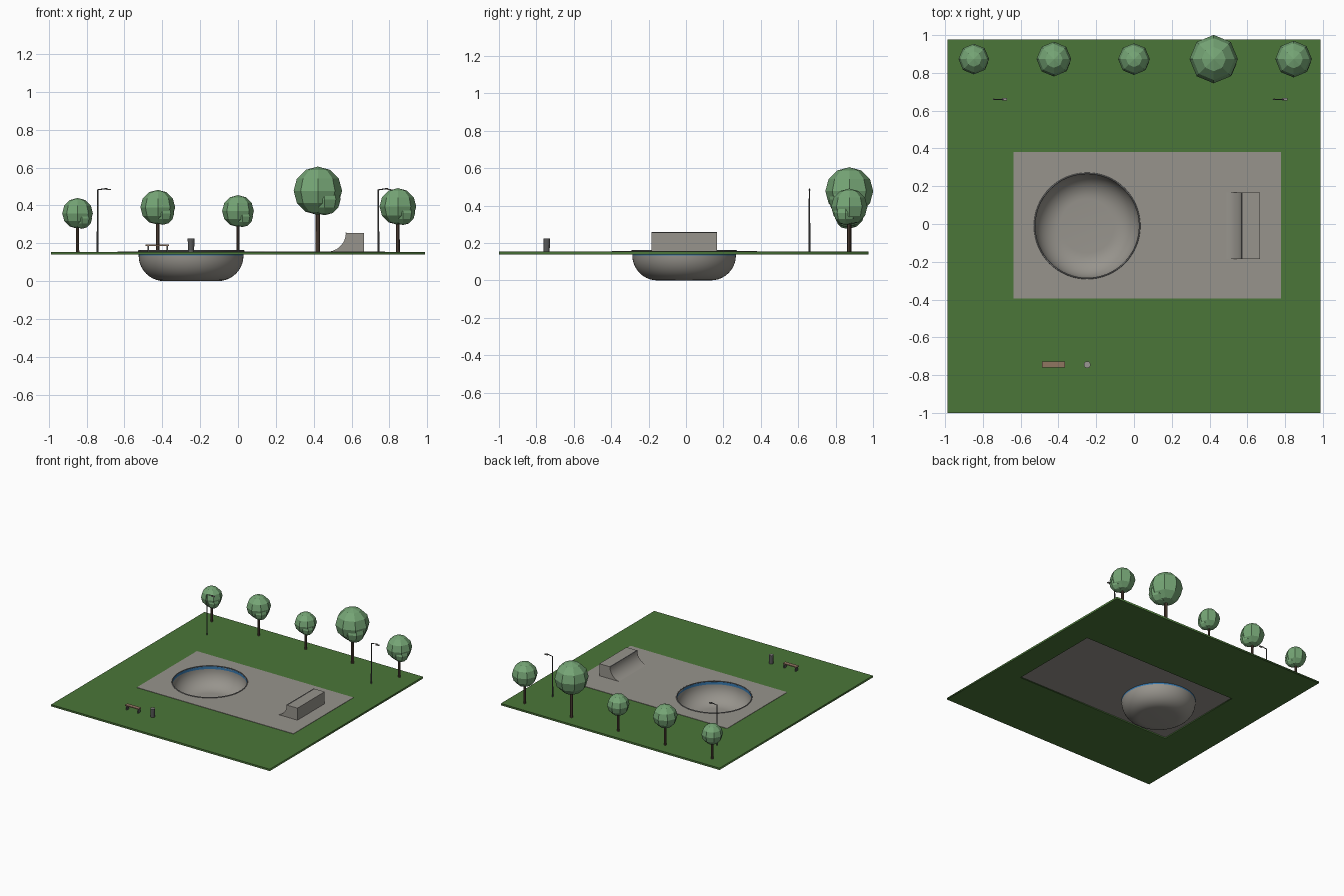
import bpy, bmesh, math
from mathutils import Vector

if "Cube" in bpy.data.objects:
    bpy.data.objects.remove(bpy.data.objects["Cube"])


def material(name, r, g, b):
    m = bpy.data.materials.new(name)
    m.use_nodes = True
    m.diffuse_color = (r, g, b, 1)
    m.node_tree.nodes["Principled BSDF"].inputs["Base Color"].default_value = (r, g, b, 1)
    return m


GRASS = material("grass", 0.07, 0.18, 0.04)
CONCRETE = material("concrete", 0.31, 0.295, 0.265)
TILE = material("blue_tile", 0.04, 0.19, 0.42)
LEAVES = material("leaves", 0.18, 0.38, 0.18)
BARK = material("bark", 0.10, 0.065, 0.045)
METAL = material("dark_metal", 0.10, 0.10, 0.10)
LAMP = material("lamp_grey", 0.32, 0.31, 0.29)
WOOD = material("bench_wood", 0.28, 0.18, 0.12)
STEEL = material("coping_steel", 0.2, 0.2, 0.2)

GROUND_TOP = 0.154
SLAB_TOP = 0.157


def finish(bm, name, *mats, smooth=False):
    me = bpy.data.meshes.new(name)
    bm.to_mesh(me)
    bm.free()
    for m in mats:
        me.materials.append(m)
    ob = bpy.data.objects.new(name, me)
    bpy.context.collection.objects.link(ob)
    if smooth:
        bpy.ops.object.select_all(action='DESELECT')
        ob.select_set(True)
        bpy.context.view_layer.objects.active = ob
        bpy.ops.object.shade_smooth_by_angle(angle=math.radians(40))
    return ob


def add_box(bm, lo, hi):
    lo, hi = Vector(lo), Vector(hi)
    vs = bmesh.ops.create_cube(bm, size=1)["verts"]
    for v in vs:
        v.co = (lo + hi) / 2 + v.co * (hi - lo)


def add_rod(bm, a, b, r1, r2=None, sides=8):
    a, b = Vector(a), Vector(b)
    d = b - a
    vs = bmesh.ops.create_cone(bm, cap_ends=True, segments=sides, radius1=r1,
                               radius2=r1 if r2 is None else r2, depth=d.length)["verts"]
    q = d.to_track_quat('Z', 'Y')
    for v in vs:
        v.co = q @ v.co + (a + b) / 2


def rect(x0, x1, y0, y1):
    return [(x0, y0), (x1, y0), (x1, y1), (x0, y1)]


def plate(name, loops, z0, z1, mat):
    """Flat slab from an outline, with further loops as holes."""
    cu = bpy.data.curves.new(name, 'CURVE')
    cu.dimensions, cu.fill_mode, cu.extrude = '2D', 'BOTH', (z1 - z0) / 2
    for loop in loops:
        sp = cu.splines.new('POLY')
        sp.points.add(len(loop) - 1)
        for p, (x, y) in zip(sp.points, loop):
            p.co = (x, y, 0, 1)
        sp.use_cyclic_u = True
    cu.materials.append(mat)
    ob = bpy.data.objects.new(name, cu)
    ob.location.z = (z0 + z1) / 2
    bpy.context.collection.objects.link(ob)
    bpy.ops.object.select_all(action='DESELECT')
    ob.select_set(True)
    bpy.context.view_layer.objects.active = ob
    bpy.ops.object.convert(target='MESH')


# Lawn and the two concrete slabs set into it
BX, BY, BR = -0.248, -0.01, 0.277
X0, XM, X1, Y0, Y1 = -0.637, 0.14, 0.777, -0.395, 0.38
N = 64
circle = [(BX + BR * math.cos(2 * math.pi * i / N), BY + BR * math.sin(2 * math.pi * i / N))
          for i in range(N)]
plate("lawn", [rect(-0.987, 0.987, -1, 0.977), rect(X0, X1, Y0, Y1)], 0.139, GROUND_TOP, GRASS)
plate("bowl_slab", [rect(X0, XM, Y0, Y1), circle], 0.147, SLAB_TOP, CONCRETE)
plate("ramp_slab", [rect(XM, X1, Y0, Y1)], 0.147, SLAB_TOP, CONCRETE)

# Sunken bowl with a tile band below its rim
bm = bmesh.new()
R = 0.134
arc = [i * math.pi / 20 for i in range(11)]
profile = [(0, 0)] + [(BR - R + R * math.sin(a), R - R * math.cos(a)) for a in arc]
profile.append((BR, SLAB_TOP))
verts = [bm.verts.new((x, 0, z)) for x, z in profile]
edges = [bm.edges.new(p) for p in zip(verts, verts[1:])]
bmesh.ops.spin(bm, geom=verts + edges, axis=(0, 0, 1), cent=(0, 0, 0),
               angle=2 * math.pi, steps=N, use_duplicate=False)
bmesh.ops.remove_doubles(bm, verts=bm.verts, dist=0.0005)
bmesh.ops.recalc_face_normals(bm, faces=bm.faces)
if min(bm.faces, key=lambda f: f.calc_center_median().z).normal.z < 0:
    bmesh.ops.reverse_faces(bm, faces=bm.faces)
for f in bm.faces:
    f.material_index = int(f.calc_center_median().z > 0.134)
bowl = finish(bm, "bowl", CONCRETE, TILE, smooth=True)
bowl.location = (BX, BY, 0)

bpy.ops.mesh.primitive_torus_add(location=(BX, BY, 0.159), major_radius=BR + 0.001,
                                 minor_radius=0.004, major_segments=N, minor_segments=8)
coping = bpy.context.object
coping.name = "bowl_coping"
coping.data.materials.append(STEEL)
bpy.ops.object.shade_smooth()

# Quarter pipe: side profile swept across its width
bm = bmesh.new()
RY0, RY1, RTOP, RR = -0.185, 0.167, 0.255, 0.1
side = [(0.47 + RR * math.sin(i * math.pi / 24), RTOP - RR * math.cos(i * math.pi / 24))
        for i in range(13)]
side += [(0.666, RTOP), (0.666, RTOP - RR)]
face = bm.faces.new([bm.verts.new((x, RY0, z)) for x, z in side])
ext = bmesh.ops.extrude_face_region(bm, geom=[face])["geom"]
bmesh.ops.translate(bm, vec=(0, RY1 - RY0, 0),
                    verts=[g for g in ext if isinstance(g, bmesh.types.BMVert)])
bmesh.ops.recalc_face_normals(bm, faces=bm.faces)
finish(bm, "quarter_pipe", CONCRETE, smooth=True)
bm = bmesh.new()
add_rod(bm, (0.571, RY0, RTOP - 0.001), (0.571, RY1, RTOP - 0.001), 0.004)
finish(bm, "ramp_coping", STEEL, smooth=True)

# Row of trees: x, crown height, crown radius
TREES = [(-0.848, 0.358, 0.081), (-0.424, 0.39, 0.092), (0, 0.37, 0.084),
         (0.422, 0.477, 0.128), (0.845, 0.394, 0.097)]
TY = 0.873
for n, (x, z, r) in enumerate(TREES, 1):
    bm = bmesh.new()
    add_rod(bm, (x, TY, GROUND_TOP - 0.005), (x, TY, z), 0.075 * r + 0.003, 0.06 * r + 0.003)
    finish(bm, f"tree_trunk_{n}", BARK)
    bm = bmesh.new()
    for off, k in (((0, 0, 0), 1), ((0.28, -0.2, -0.35), 0.66)):
        vs = bmesh.ops.create_uvsphere(bm, u_segments=8, v_segments=6, radius=r * k)["verts"]
        bmesh.ops.translate(bm, vec=Vector((x, TY, z)) + Vector(off) * r, verts=vs)
    finish(bm, f"tree_crown_{n}", LEAVES)

# Two street lamps reaching towards +x
for n, x in enumerate((-0.742, 0.742), 1):
    y = 0.66
    bm = bmesh.new()
    add_rod(bm, (x, y, GROUND_TOP), (x, y, 0.485), 0.005, 0.0035)
    add_rod(bm, (x, y, 0.482), (x + 0.052, y, 0.49), 0.003)
    finish(bm, f"lamp_post_{n}", METAL)
    bm = bmesh.new()
    add_box(bm, (x + 0.042, y - 0.006, 0.48), (x + 0.07, y + 0.006, 0.487))
    finish(bm, f"lamp_head_{n}", LAMP)

# Bench
PY = -0.745
bm = bmesh.new()
add_box(bm, (-0.488, PY - 0.016, 0.186), (-0.364, PY + 0.016, 0.193))
finish(bm, "bench_seat", WOOD)
bm = bmesh.new()
for x in (-0.475, -0.374):
    add_box(bm, (x - 0.004, PY - 0.013, GROUND_TOP), (x + 0.004, PY + 0.013, 0.186))
finish(bm, "bench_legs", METAL)

# Litter bin
bm = bmesh.new()
add_rod(bm, (-0.248, PY, GROUND_TOP), (-0.248, PY, 0.224), 0.016, 0.018, sides=12)
for f in bm.faces:
    f.material_index = int(f.normal.z > 0.9 or f.calc_center_median().z > 0.22)
finish(bm, "litter_bin", METAL, LAMP)
